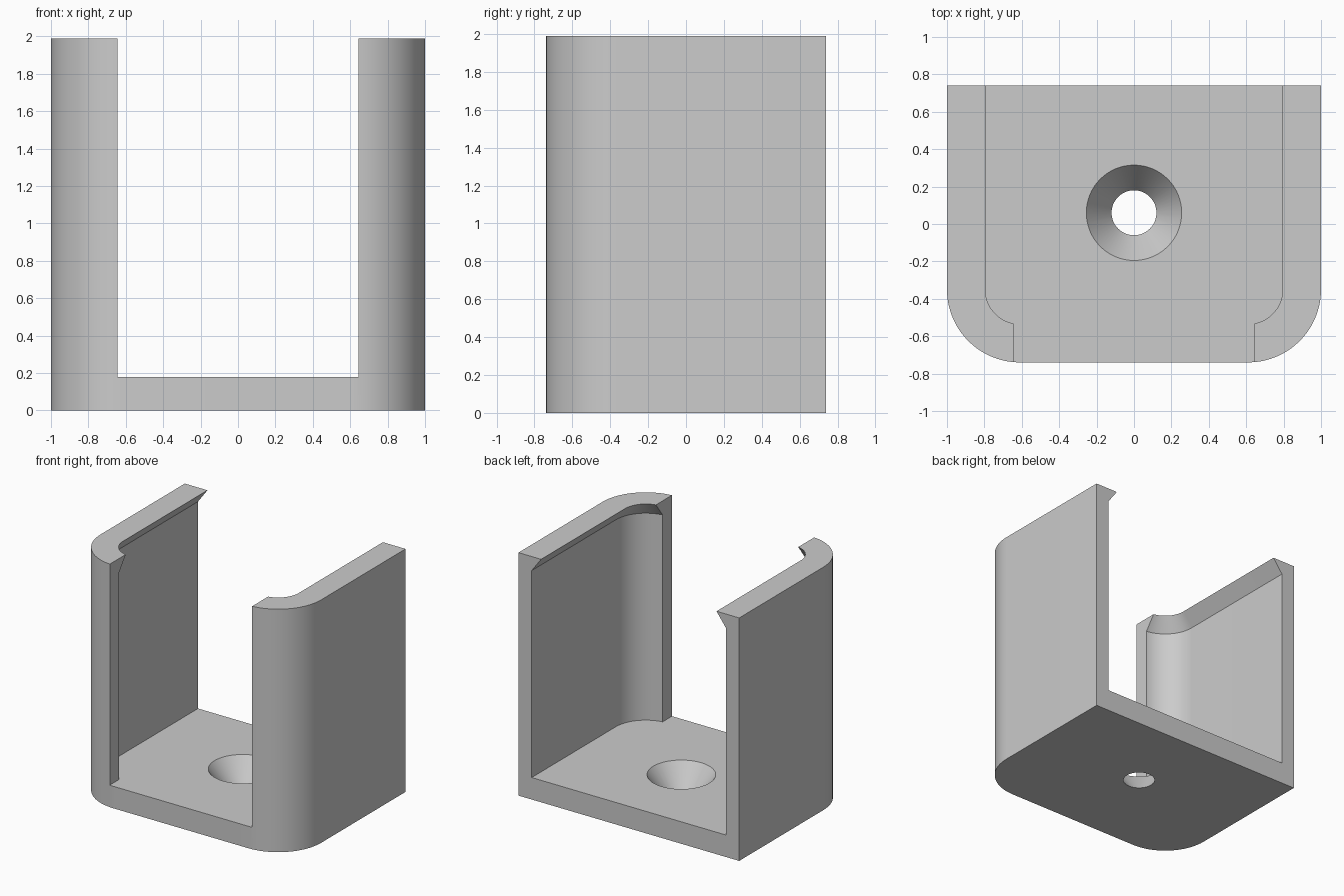
import bpy, bmesh, math

cube = bpy.data.objects.get("Cube")
if cube:
    bpy.data.objects.remove(cube, do_unlink=True)

HEIGHT, FLOOR = 1.99, 0.18
HALF_DEPTH, RADIUS = 0.74, 0.39
WALL, LIP = 0.12, 0.205
SLOT = 0.645

grey = bpy.data.materials.new("light grey")
grey.use_nodes = True
colour = (0.6, 0.6, 0.6, 1)
grey.diffuse_color = colour
grey.node_tree.nodes["Principled BSDF"].inputs["Base Color"].default_value = colour


def loft(name, rings):
    """Closed solid through stacked rings of (outline, height)."""
    bm = bmesh.new()
    loops = [[bm.verts.new((x, y, z)) for x, y in pts] for pts, z in rings]
    for low, high in zip(loops, loops[1:]):
        for i in range(len(low)):
            j = (i + 1) % len(low)
            bm.faces.new((low[i], low[j], high[j], high[i]))
    bm.faces.new(loops[0][::-1])
    bm.faces.new(loops[-1])
    bmesh.ops.recalc_face_normals(bm, faces=bm.faces)
    mesh = bpy.data.meshes.new(name)
    bm.to_mesh(mesh)
    bm.free()
    obj = bpy.data.objects.new(name, mesh)
    bpy.context.collection.objects.link(obj)
    mesh.materials.append(grey)
    return obj


def tray(offset, back):
    """U-shaped plan with rounded front corners, moved inwards by offset."""
    r = RADIUS - offset
    cx, cy = 1 - RADIUS, RADIUS - HALF_DEPTH
    arc = [math.radians(90 * i / 20) for i in range(21)]
    right = [(cx + r * math.cos(a), cy - r * math.sin(a)) for a in arc]
    left = [(-x, y) for x, y in reversed(right)]
    return [(1 - offset, back)] + right + left + [(offset - 1, back)]


def circle(r, cy):
    return [(r * math.cos(t), cy + r * math.sin(t))
            for t in (math.tau * i / 64 for i in range(64))]


# Solid block with rounded front corners
body = loft("bracket_body", [(tray(0, HALF_DEPTH), 0), (tray(0, HALF_DEPTH), HEIGHT)])

# Cavity that narrows under the overhanging lip, open at the back
cavity = loft("cavity_cutter", [
    (tray(WALL, 1), FLOOR), (tray(WALL, 1), HEIGHT - 0.115),
    (tray(LIP, 1), HEIGHT), (tray(LIP, 1), HEIGHT + 0.2)])

# Front opening
opening = [(-SLOT, -1), (SLOT, -1), (SLOT, 0), (-SLOT, 0)]
slot = loft("front_slot_cutter", [(opening, FLOOR), (opening, HEIGHT + 0.3)])

# Countersunk screw hole
screw = loft("screw_hole_cutter", [(circle(0.09, 0.06), -0.04), (circle(0.27, 0.06), 0.2)])

bpy.context.view_layer.objects.active = body
for cutter in (cavity, slot, screw):
    cutter.hide_render = True
    mod = body.modifiers.new(cutter.name, "BOOLEAN")
    mod.operation = "DIFFERENCE"
    mod.solver = "EXACT"
    mod.object = cutter
    bpy.ops.object.modifier_apply(modifier=mod.name)
    bpy.data.objects.remove(cutter, do_unlink=True)

bpy.ops.object.select_all(action="DESELECT")
body.select_set(True)
bpy.ops.object.shade_smooth_by_angle(angle=math.radians(25))
